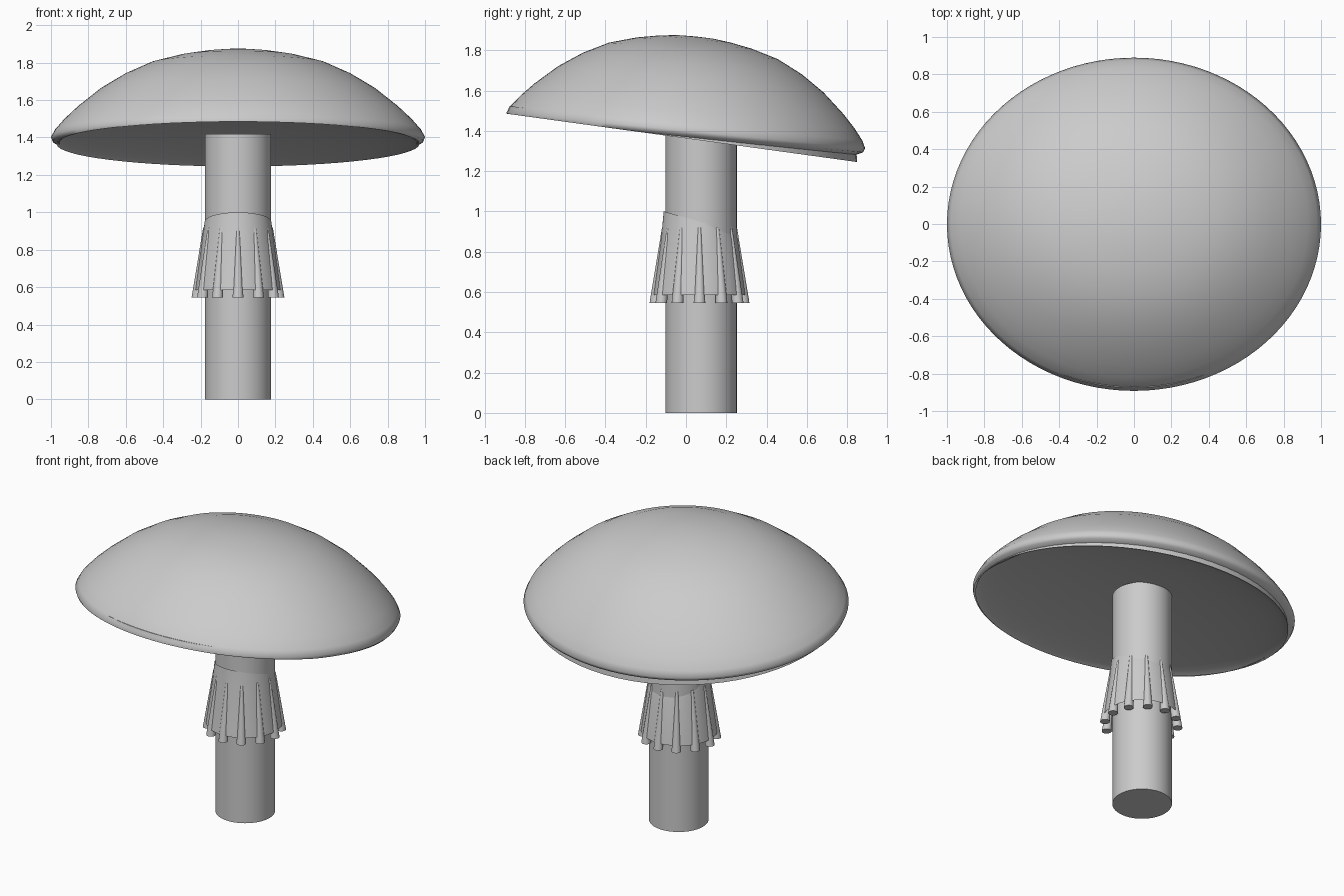
import bpy, bmesh, math
from mathutils import Matrix, Vector

cube = bpy.data.objects.get("Cube")
if cube:
    bpy.data.objects.remove(cube, do_unlink=True)

grey = bpy.data.materials.new("plain_grey")
grey.use_nodes = True
colour = (0.6, 0.6, 0.6, 1)
grey.diffuse_color = colour
grey.node_tree.nodes["Principled BSDF"].inputs["Base Color"].default_value = colour

STEM_Y = 0.075


def finish(name, bm, angle=35):
    """Turn a bmesh into a smooth shaded object with the shared material."""
    mesh = bpy.data.meshes.new(name)
    bm.to_mesh(mesh)
    bm.free()
    obj = bpy.data.objects.new(name, mesh)
    bpy.context.collection.objects.link(obj)
    mesh.materials.append(grey)
    bpy.ops.object.select_all(action="DESELECT")
    obj.select_set(True)
    bpy.context.view_layer.objects.active = obj
    bpy.ops.object.shade_smooth_by_angle(angle=math.radians(angle))
    return obj


def lathe(profile, steps=64):
    """Spin a (radius, height) profile about z."""
    bm = bmesh.new()
    verts = [bm.verts.new((r, 0, z)) for r, z in profile]
    edges = [bm.edges.new(pair) for pair in zip(verts, verts[1:])]
    bmesh.ops.spin(bm, geom=verts + edges, cent=(0, 0, 0), axis=(0, 0, 1),
                   angle=math.tau, steps=steps, use_merge=True)
    bmesh.ops.remove_doubles(bm, verts=bm.verts, dist=1e-4)
    bmesh.ops.recalc_face_normals(bm, faces=bm.faces)
    return bm


def tilted(y, z, tilt, sx, sy):
    return (Matrix.Translation((0, y, z)) @ Matrix.Rotation(-tilt, 4, "X")
            @ Matrix.Diagonal((sx, sy, 1, 1)))


# Gill plate: thin oval disc, hollowed underneath, tilted down at the back
plate_place = tilted(-0.02, 1.365, 0.137, 0.97, 0.878)
hollow = [(math.sin(a), 0.09 * math.cos(a) ** 1.5)
          for a in [i * math.pi / 20 for i in range(10)]]
bm = lathe(hollow + [(1, 0), (0.99, 0.04), (0.9, 0.05)])
bm.transform(plate_place)
finish("gill_plate", bm)

# Cap: oval dome with a rolled rim, trimmed along the plane of the gill plate
dome = [(0, 0.506), (0.1, 0.504), (0.2, 0.493), (0.32, 0.473), (0.47, 0.434),
        (0.61, 0.371), (0.74, 0.292), (0.86, 0.196), (0.93, 0.13),
        (0.98, 0.073), (1, 0.036), (0.99, 0.015), (0.955, 0)]
bm = lathe(dome, 96)
bm.transform(tilted(-0.005, 1.365, 0.098, 1, 0.895))
normal = Vector((0, math.sin(0.137), math.cos(0.137)))
bmesh.ops.bisect_plane(bm, geom=bm.verts[:] + bm.edges[:] + bm.faces[:],
                       plane_co=plate_place.translation, plane_no=normal,
                       clear_inner=True)
finish("cap", bm, 60)

# Stem
bm = lathe([(0, 0), (0.177, 0), (0.177, 1.42), (0, 1.42)])
bm.transform(Matrix.Translation((0, STEM_Y, 0)))
finish("stem", bm)

# Skirt: flared sleeve whose top edge slopes toward the back
bm = lathe([(0.178, 0.95), (0.19, 0.86), (0.228, 0.585)])
for v in bm.verts:
    if v.co.z > 0.9:
        v.co.z -= 0.05 * v.co.y / 0.178
bm.transform(Matrix.Translation((0, STEM_Y - 0.008, 0)))
finish("skirt", bm)

# Skirt fringe: twelve tapered rods lying along the sleeve
RODS = 12
bm = bmesh.new()
for i in range(RODS):
    a = i * math.tau / RODS
    out = Vector((math.cos(a), math.sin(a), 0))
    foot = out * 0.219 + Vector((0, 0, 0.545))
    tip = out * 0.178 + Vector((0, 0, 0.92))
    ring = bmesh.ops.create_cone(bm, cap_ends=True, segments=16, radius1=0.029,
                                 radius2=0.008, depth=1)["verts"]
    for v in ring:
        centre = foot.lerp(tip, v.co.z + 0.5)
        v.co = centre + Vector((v.co.x, v.co.y, 0))
bm.transform(Matrix.Translation((0, STEM_Y - 0.008, 0)))
finish("skirt_fringe", bm)
